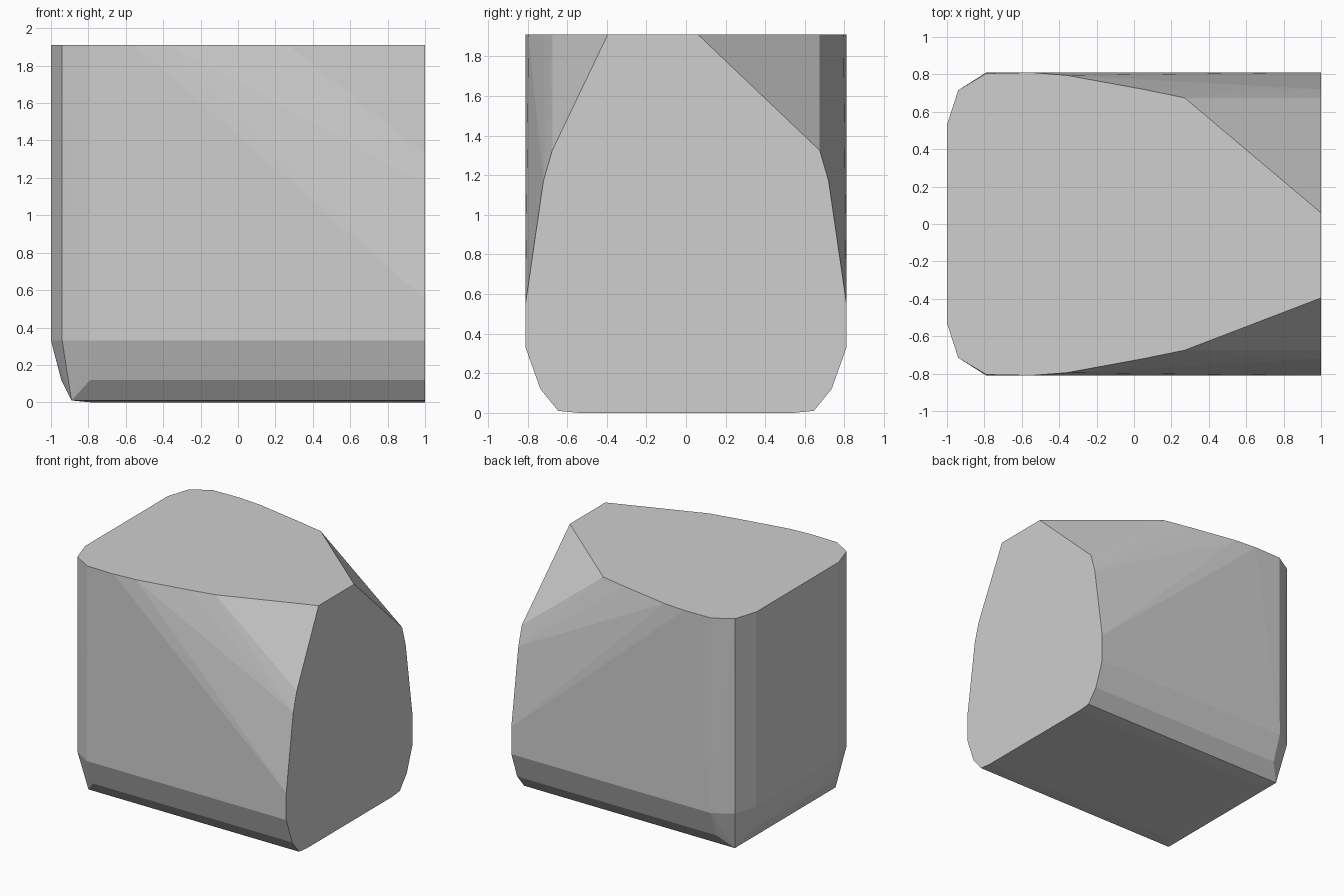
import bpy
import bmesh

cube = bpy.data.objects.get("Cube")
if cube:
    bpy.data.objects.remove(cube, do_unlink=True)

TOP, END = 1.91, 1.0

grey = bpy.data.materials.new("light grey")
grey.use_nodes = True
colour = (0.62, 0.62, 0.62, 1)
grey.diffuse_color = colour
grey.node_tree.nodes["Principled BSDF"].inputs["Base Color"].default_value = colour

# Half outline of the flat top (x, y)
top_outline = [(-1, .53), (-.94, .715), (-.79, .805), (-.55, .81),
               (-.36, .795), (.05, .72), (.27, .675)]
# Half outline of the flat end (y, z)
end_outline = [(.675, 1.325), (.72, 1.17), (.81, .55), (.81, .33),
               (.735, .12), (.645, .01), (.54, 0)]
# Rounded lower corner (x, y, z)
lower_corner = [(-1, .53, .33), (-.94, .715, .33), (-.79, .81, .33),
                (-.945, .53, .12), (-.79, .735, .12),
                (-.89, .645, .01), (-.79, .54, 0)]

half = [(x, y, TOP) for x, y in top_outline]
half += [(END, y, z) for y, z in end_outline]
half += lower_corner

# Mirrored halves, plus the uneven top edge of the end face
points = [(x, s * y, z) for x, y, z in half for s in (1, -1)]
points += [(END, .06, TOP), (END, -.395, TOP)]

# Solid block wrapped around the outlines
bm = bmesh.new()
for p in points:
    bm.verts.new(p)
hull = bmesh.ops.convex_hull(bm, input=bm.verts[:])
inside = [v for v in bm.verts if not v.link_faces]
bmesh.ops.delete(bm, geom=inside, context='VERTS')
bmesh.ops.dissolve_limit(bm, angle_limit=.005, verts=bm.verts[:], edges=bm.edges[:])
bmesh.ops.recalc_face_normals(bm, faces=bm.faces[:])

mesh = bpy.data.meshes.new("faceted_block")
bm.to_mesh(mesh)
bm.free()
mesh.materials.append(grey)
block = bpy.data.objects.new("faceted_block", mesh)
bpy.context.collection.objects.link(block)
